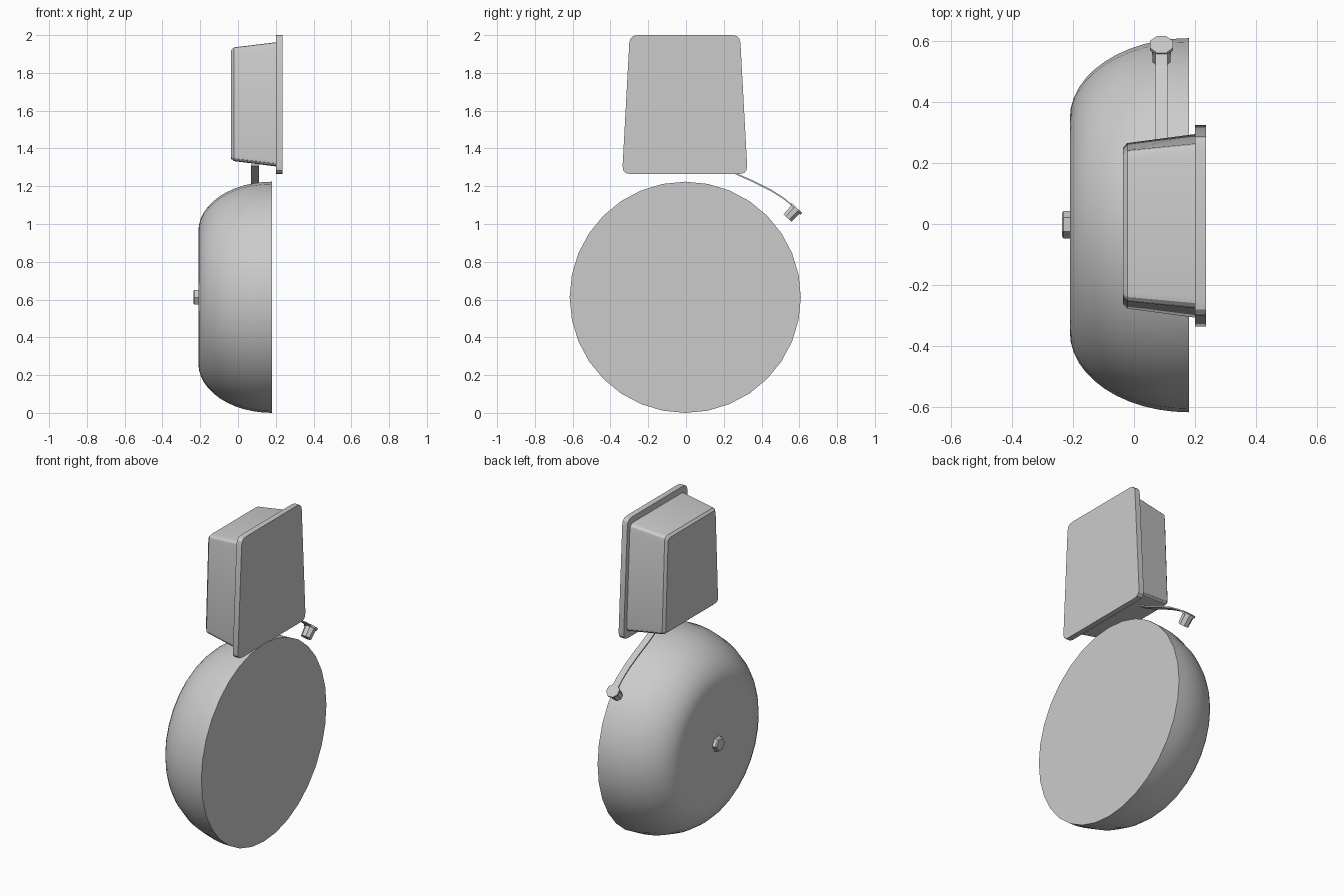
import bpy
import bmesh
import math
from mathutils import Matrix, Vector

cube = bpy.data.objects.get("Cube")
if cube:
    bpy.data.objects.remove(cube, do_unlink=True)

grey = bpy.data.materials.new("light grey")
grey.use_nodes = True
colour = (0.6, 0.6, 0.6, 1)
grey.diffuse_color = colour
grey.node_tree.nodes["Principled BSDF"].inputs["Base Color"].default_value = colour

MID_Y = -0.006


def loft(name, rings, smooth=None):
    """Skin a stack of equal-length rings and cap both ends."""
    bm = bmesh.new()
    loops = [[bm.verts.new(p) for p in ring] for ring in rings]
    for a, b in zip(loops, loops[1:]):
        for i in range(len(a)):
            j = (i + 1) % len(a)
            bm.faces.new((a[i], a[j], b[j], b[i]))
    bm.faces.new(loops[0])
    bm.faces.new(loops[-1])
    bmesh.ops.recalc_face_normals(bm, faces=bm.faces)
    mesh = bpy.data.meshes.new(name)
    bm.to_mesh(mesh)
    bm.free()
    mesh.materials.append(grey)
    ob = bpy.data.objects.new(name, mesh)
    bpy.context.collection.objects.link(ob)
    if smooth:
        bpy.ops.object.select_all(action="DESELECT")
        ob.select_set(True)
        bpy.context.view_layer.objects.active = ob
        bpy.ops.object.shade_smooth_by_angle(angle=math.radians(smooth))
    return ob


def lathe(sides, profile, matrix, turn=0.0):
    """Rings around local z from (height, radius) pairs."""
    angles = [math.tau * (i + turn) / sides for i in range(sides)]
    return [[matrix @ Vector((r * math.cos(a), r * math.sin(a), h)) for a in angles]
            for h, r in profile]


def trapezoid(x, bottom, top, z0, z1, r, steps=3):
    """Rounded trapezoid ring in the plane at x."""
    corners = [Vector(c) for c in ((-bottom, z0), (bottom, z0), (top, z1), (-top, z1))]
    ring = []
    for i, c in enumerate(corners):
        a = c + (corners[i - 1] - c).normalized() * r
        b = c + (corners[(i + 1) % 4] - c).normalized() * r
        for k in range(steps + 1):
            t = k / steps
            p = a * (1 - t) ** 2 + c * 2 * t * (1 - t) + b * t ** 2
            ring.append((x, MID_Y + p.x, p.y))
    return ring


# Gong: flat face with a quarter-ellipse shoulder
axis_x = Matrix.Rotation(math.pi / 2, 4, "Y")
gong_at = Matrix.Translation((0, MID_Y + 0.002, 0.612)) @ axis_x
shoulder = [(0.18 - 0.39 * math.sin(a), 0.35 + 0.262 * math.cos(a))
            for a in (math.pi / 2 * i / 12 for i in range(13))]
loft("gong", lathe(32, shoulder, gong_at), smooth=40)

# Hexagonal nut on the gong face
nut_at = Matrix.Translation((0, MID_Y + 0.004, 0.612)) @ axis_x
loft("gong_nut", lathe(6, [(-0.2, 0.045), (-0.23, 0.045), (-0.236, 0.038)], nut_at, 0.5))

# Mounting plate and tapered housing
loft("mounting_plate", [trapezoid(x, 0.332, 0.292, 1.265, 2.0, 0.042)
                        for x in (0.2, 0.235)], smooth=20)
loft("housing", [trapezoid(0.2, 0.302, 0.268, 1.305, 1.962, 0.035),
                 trapezoid(-0.022, 0.272, 0.246, 1.333, 1.935, 0.03),
                 trapezoid(-0.036, 0.257, 0.232, 1.345, 1.922, 0.025)], smooth=20)

# Bent striker arm, a thin strip following a path in y and z
path = [(0.18, 1.315), (0.27, 1.268), (0.36, 1.228), (0.45, 1.183), (0.52, 1.138), (0.57, 1.095)]
loft("striker_arm", [[(x, y, z + dz) for x, dz in
                      ((0.07, 0), (0.11, 0), (0.11, -0.009), (0.07, -0.009))]
                     for y, z in path])

# Striker head: octagonal body with a wider cap, aimed at the gong
tip, end = Vector((0.09, 0.537, 1.032)), Vector((0.09, 0.5875, 1.0845))
aim = (end - tip).to_track_quat("Z", "X").to_matrix().to_4x4()
length = (end - tip).length
head_at = Matrix.Translation(tip) @ aim
loft("striker_head", lathe(8, [(0, 0.031), (length - 0.012, 0.034)], head_at, 0.5))
loft("striker_cap", lathe(8, [(length - 0.012, 0.041), (length, 0.041)], head_at, 0.5))
